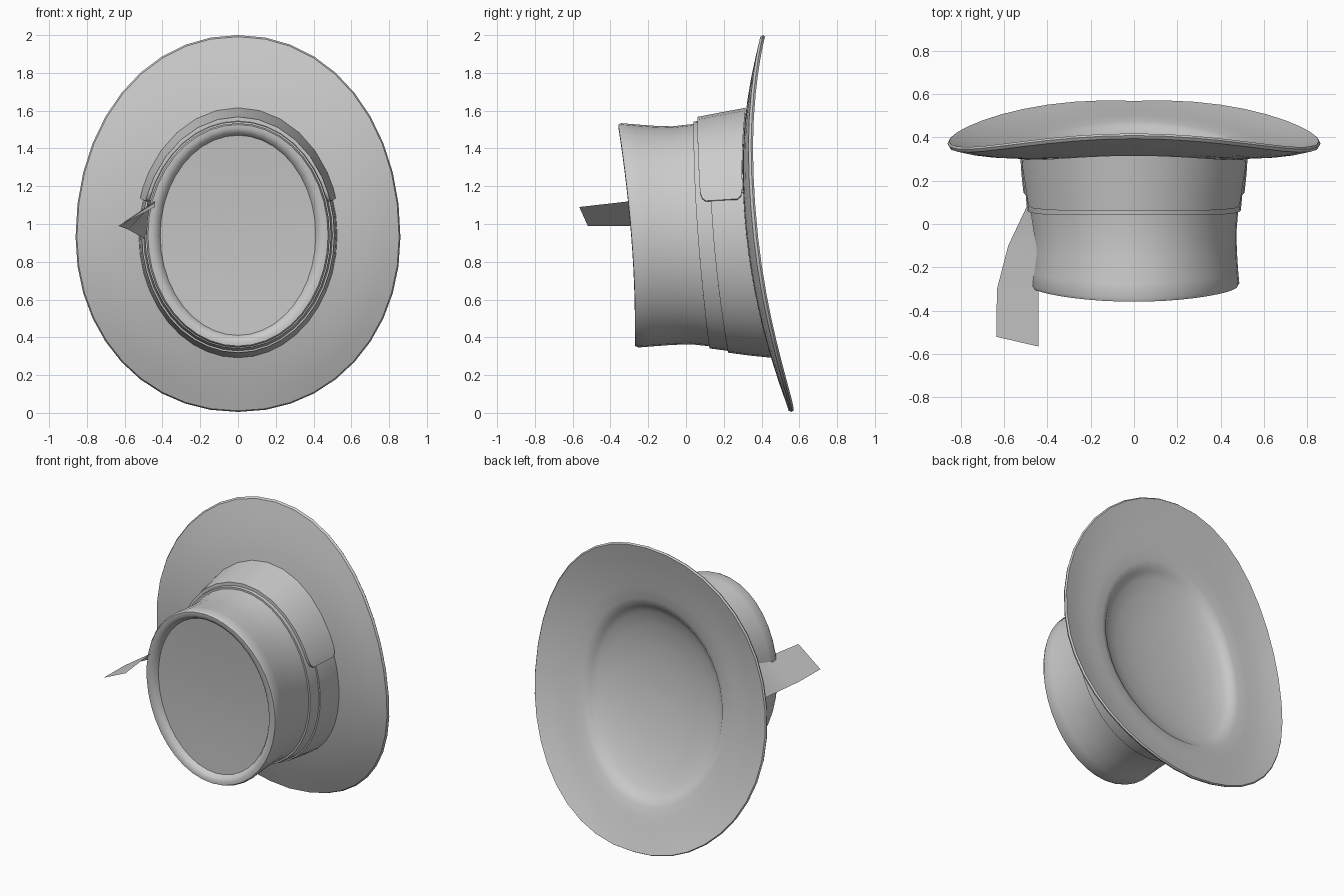
import bpy, bmesh, math

if "Cube" in bpy.data.objects:
    bpy.data.objects.remove(bpy.data.objects["Cube"])

CZ = 0.94          # height of the crown axis
N = 40             # sides around the hat
FULL = [2 * math.pi * i / N for i in range(N)]


def brim_y(z):
    """Curved sheet followed by the brim."""
    return 0.30 + (0.20 if z > 1.3 else 0.148) * (z - 1.3) ** 2


def tip_y(z):
    """Curved sheet followed by the crown's front edge."""
    return -0.265 - 0.09 * (max(0, z - 0.5) / 1.03) ** 1.8


# crown profile: (position from front to brim, half width, half height)
PROFILE = [(0, .487, .595), (.12, .480, .588), (.28, .474, .580), (.42, .473, .577),
           (.56, .480, .587), (.75, .490, .605), (1, .507, .630)]


def crown_point(t, v, off=0.0):
    for (a, ax, az), (b, bx, bz) in zip(PROFILE, PROFILE[1:]):
        if v <= b:
            k = (v - a) / (b - a)
            break
    rx, rz = ax + k * (bx - ax) + off, az + k * (bz - az) + off
    z = CZ + rz * math.cos(t)
    return (rx * math.sin(t), tip_y(z) + v * (brim_y(z) - tip_y(z)), z)


def tip_point(t, s, dy):
    z = CZ + 0.595 * s * math.cos(t)
    # the ring is a constant-width welt, so width shrinks like height
    x = (0.487 - 0.595 * (1 - s) * 1.15 if s > 0.85 else 0.467 * s) * math.sin(t)
    return (x, tip_y(z) + dy, z)


def brim_point(t, s, dy):
    c, n = math.cos(t), math.sin(t)
    ox = 0.86 * math.copysign(abs(n) ** 0.96, n)
    oz = 0.93 + (1.07 if c > 0 else 0.925) * math.copysign(abs(c) ** 0.97, c)
    x = 0.50 * n + s * (ox - 0.50 * n)
    iz = CZ + 0.628 * c
    z = iz + s * (oz - iz)
    # the sides of the brim curl backwards
    curl = 0.042 * s ** 3 * abs(n) ** (2.5 if c > 0 else 1)
    return (x, brim_y(z) + dy + curl, z)


def inner_point(t, s, depth):
    z = CZ + 0.628 * s * math.cos(t)
    return (0.50 * s * math.sin(t), brim_y(z) + 0.022 - depth, z)


def loft(name, rows, closed=True, cap=False):
    bm = bmesh.new()
    grid = [[bm.verts.new(p) for p in row] for row in rows]
    n = len(grid[0])
    for a, b in zip(grid, grid[1:]):
        for i in range(n if closed else n - 1):
            j = (i + 1) % n
            bm.faces.new((a[i], a[j], b[j], b[i]))
    if cap and closed:
        bm.faces.new(grid[0])
        bm.faces.new(grid[-1])
    elif cap:
        bm.faces.new([r[0] for r in grid])
        bm.faces.new([r[-1] for r in grid])
    bmesh.ops.recalc_face_normals(bm, faces=bm.faces)
    me = bpy.data.meshes.new(name)
    bm.to_mesh(me)
    bm.free()
    ob = bpy.data.objects.new(name, me)
    bpy.context.collection.objects.link(ob)
    bpy.ops.object.select_all(action='DESELECT')
    ob.select_set(True)
    bpy.context.view_layer.objects.active = ob
    bpy.ops.object.shade_smooth_by_angle(angle=math.radians(40))
    return ob


# hat body: lining, brim back, rolled edge, brim front, crown, sunken tip
rows = [[inner_point(t, s, d) for t in FULL] for s, d in
        [(.02, .095), (.25, .093), (.5, .085), (.75, .066), (.9, .044), (.97, .026)]]
rows += [[brim_point(t, s, d) for t in FULL] for s, d in
         [(0, .012), (.1, .022), (.3, .026), (.5, .026), (.75, .024), (.98, .022), (1, .01),
          (.98, -.002), (.75, 0), (.5, 0), (.25, 0)]]
rows += [[crown_point(t, v) for t in FULL] for v in (1, .75, .56, .42, .28, .12, .02)]
rows += [[tip_point(t, s, d) for t in FULL] for s, d in
         [(.985, -.004), (.95, -.006), (.91, .006), (.89, .03),
          (.6, .03), (.3, .03), (.02, .03)]]
loft("hat_body", rows, cap=True)

# two thin overlapping ribbons around the crown
for name, v0, off in (("ribbon_under", .575, .012), ("ribbon_over", .71, .022)):
    # the ribbons slope slightly forward toward the bottom
    def edge(t, v0=v0):
        return v0 + .02 * math.cos(t)
    loft(name, [[crown_point(t, edge(t), -.01) for t in FULL],
                [crown_point(t, edge(t), off) for t in FULL],
                [crown_point(t, .5 + .5 * edge(t), off) for t in FULL],
                [crown_point(t, 1, off - .004) for t in FULL]])

# broad raised band over the upper half, with rounded ends
END = 73
arc = [math.radians(d) for d in
       [-END, -END + 1.5, -END + 5] + list(range(-60, 61, 12)) + [END - 5, END - 1.5, END]]


def band_row(v, off):
    out = []
    for i, t in enumerate(arc):
        k = {0: .75, 1: .92}.get(min(i, len(arc) - 1 - i), 1)
        thin = .7 + .3 * math.cos(t) if off > 0 else 1
        out.append(crown_point(t, .81 + (v - .81) * k, off * thin))
    return out


loft("upper_band", [band_row(.625, -.01), band_row(.625, .034), band_row(.8, .04),
                    band_row(.995, .046), band_row(.995, -.01)], closed=False, cap=True)

# loose ribbon tail sticking out on the left
loft("ribbon_tail", [[(-.49, .09, .92), (-.48, .09, 1.12)],
                     [(-.58, -.10, .97), (-.45, -.10, 1.13)],
                     [(-.632, -.30, .99), (-.44, -.30, 1.12)],
                     [(-.635, -.52, .99), (-.44, -.565, 1.09)]], closed=False)
